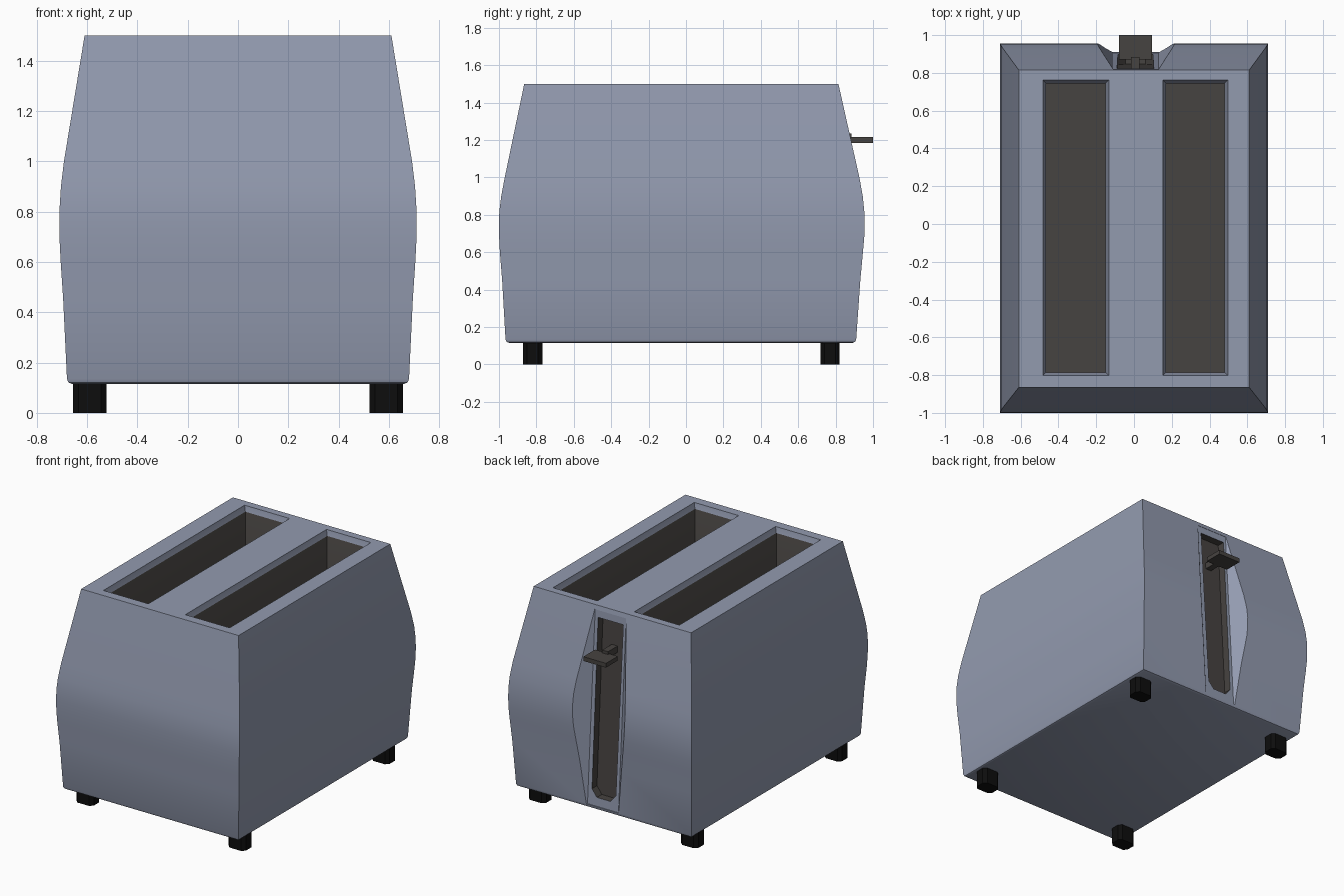
import bpy, bmesh, math
from mathutils import Vector

if "Cube" in bpy.data.objects:
    bpy.data.objects.remove(bpy.data.objects["Cube"])


def material(name, rgb):
    m = bpy.data.materials.new(name)
    m.diffuse_color = (*rgb, 1)
    m.use_nodes = True
    m.node_tree.nodes["Principled BSDF"].inputs["Base Color"].default_value = m.diffuse_color
    return m


SHELL = material("blue_grey_shell", (0.29, 0.325, 0.43))
DARK = material("dark_interior", (0.062, 0.056, 0.052))
BLACK = material("black_rubber", (0.004, 0.004, 0.004))


def loft(name, rings, mat):
    """Closed solid through equal-length rings of points."""
    bm = bmesh.new()
    vs = [[bm.verts.new(p) for p in r] for r in rings]
    n = len(vs[0])
    for a, b in zip(vs, vs[1:]):
        for i in range(n):
            j = (i + 1) % n
            bm.faces.new((a[i], a[j], b[j], b[i]))
    bm.faces.new(vs[0][::-1])
    bm.faces.new(vs[-1])
    bmesh.ops.recalc_face_normals(bm, faces=bm.faces)
    me = bpy.data.meshes.new(name)
    bm.to_mesh(me)
    bm.free()
    ob = bpy.data.objects.new(name, me)
    bpy.context.collection.objects.link(ob)
    me.materials.append(mat)
    return ob


def rect(x0, x1, y0, y1, z, c=0.0):
    """Rectangle ring, with cut corners if c > 0."""
    if c == 0:
        return [(x0, y0, z), (x1, y0, z), (x1, y1, z), (x0, y1, z)]
    return [(x0 + c, y0, z), (x1 - c, y0, z), (x1, y0 + c, z), (x1, y1 - c, z),
            (x1 - c, y1, z), (x0 + c, y1, z), (x0, y1 - c, z), (x0, y0 + c, z)]


def box(name, x0, x1, y0, y1, z0, z1, mat, c=0.0):
    return loft(name, [rect(x0, x1, y0, y1, z0, c), rect(x0, x1, y0, y1, z1, c)], mat)


# shell: z, half width, front y, back y
profile = [(0.115, 0.66, -0.945, 0.89), (0.121, 0.674, -0.959, 0.904),
           (0.135, 0.68, -0.965, 0.91), (0.45, 0.695, -0.983, 0.932),
           (0.60, 0.705, -0.995, 0.946), (0.68, 0.709, -0.999, 0.953),
           (0.75, 0.71, -1.0, 0.955), (0.82, 0.709, -0.998, 0.953),
           (0.90, 0.704, -0.988, 0.945), (1.0, 0.692, -0.969, 0.927),
           (1.5, 0.61, -0.865, 0.815)]
shell = loft("shell", [rect(-w, w, a, b, z) for z, w, a, b in profile], SHELL)

cutters = []
# bread slots with a chamfered rim
SLOTS = [(-0.465, -0.15), (0.17, 0.48)]
Y0, Y1, RIM, FLOOR = -0.785, 0.745, 1.465, 0.25
for x0, x1 in SLOTS:
    e = 0.017
    cutters.append(loft("bread_slot_cutter", [
        rect(x0, x1, Y0, Y1, FLOOR), rect(x0, x1, Y0, Y1, RIM),
        rect(x0 - e, x1 + e, Y0 - e, Y1 + e, 1.495),
        rect(x0 - e, x1 + e, Y0 - e, Y1 + e, 1.6)], DARK))


# lever groove: a flat sloping floor with flared sides
def floor_y(z):
    return 0.906 - (z - 0.12) * 0.064


cutters.append(loft("groove_cutter", [
    [(-0.11, floor_y(z), z), (0.13, floor_y(z), z),
     (0.22, floor_y(z) + 0.1, z), (-0.20, floor_y(z) + 0.1, z)]
    for z in (0.14, 1.47)], DARK))

# lever slot sunk into the groove floor, with cut lower corners
outline = [(-0.045, 0.20), (0.06, 0.20), (0.10, 0.25), (0.105, 1.42),
           (-0.09, 1.42), (-0.085, 0.25)]
cutters.append(loft("lever_slot_cutter", [
    [(x, floor_y(z) + d, z) for x, z in outline] for d in (-0.055, 0.03)], DARK))

bpy.context.view_layer.objects.active = shell
for c in cutters:
    c.hide_render = True
    mod = shell.modifiers.new("cut", 'BOOLEAN')
    mod.operation = 'DIFFERENCE'
    mod.solver = 'EXACT'
    mod.object = c
    bpy.ops.object.modifier_apply(modifier=mod.name)
    bpy.data.objects.remove(c)

# colour the insides of the slots dark
me = shell.data
me.materials.clear()
me.materials.append(SHELL)
me.materials.append(DARK)
for p in me.polygons:
    x, y, z = p.center
    in_bread = any(a - 0.004 < x < b + 0.004 for a, b in SLOTS) \
        and Y0 - 0.004 < y < Y1 + 0.004 and FLOOR - 0.01 < z < RIM - 0.005
    in_lever = -0.095 < x < 0.11 and 0.75 < y < floor_y(z) - 0.005 and 0.19 < z < 1.43
    p.material_index = 1 if in_bread or in_lever else 0

# lever handle and its stem
box("lever_handle", -0.08, 0.095, 0.87, 1.0, 1.185, 1.215, DARK)
box("lever_stem", -0.015, 0.03, 0.76, 0.885, 1.19, 1.235, DARK)

# feet
for sx, side in ((-1, "left"), (1, "right")):
    for y, end in ((-0.82, "front"), (0.77, "back")):
        x = sx * 0.59
        box(f"{end}_{side}_foot", x - 0.067, x + 0.067, y - 0.052, y + 0.052,
            0.0, 0.13, BLACK, 0.022)

# smooth the shell, keep its edges sharp
bpy.ops.object.select_all(action='DESELECT')
shell.select_set(True)
bpy.context.view_layer.objects.active = shell
bpy.ops.object.shade_smooth_by_angle(angle=math.radians(30))
